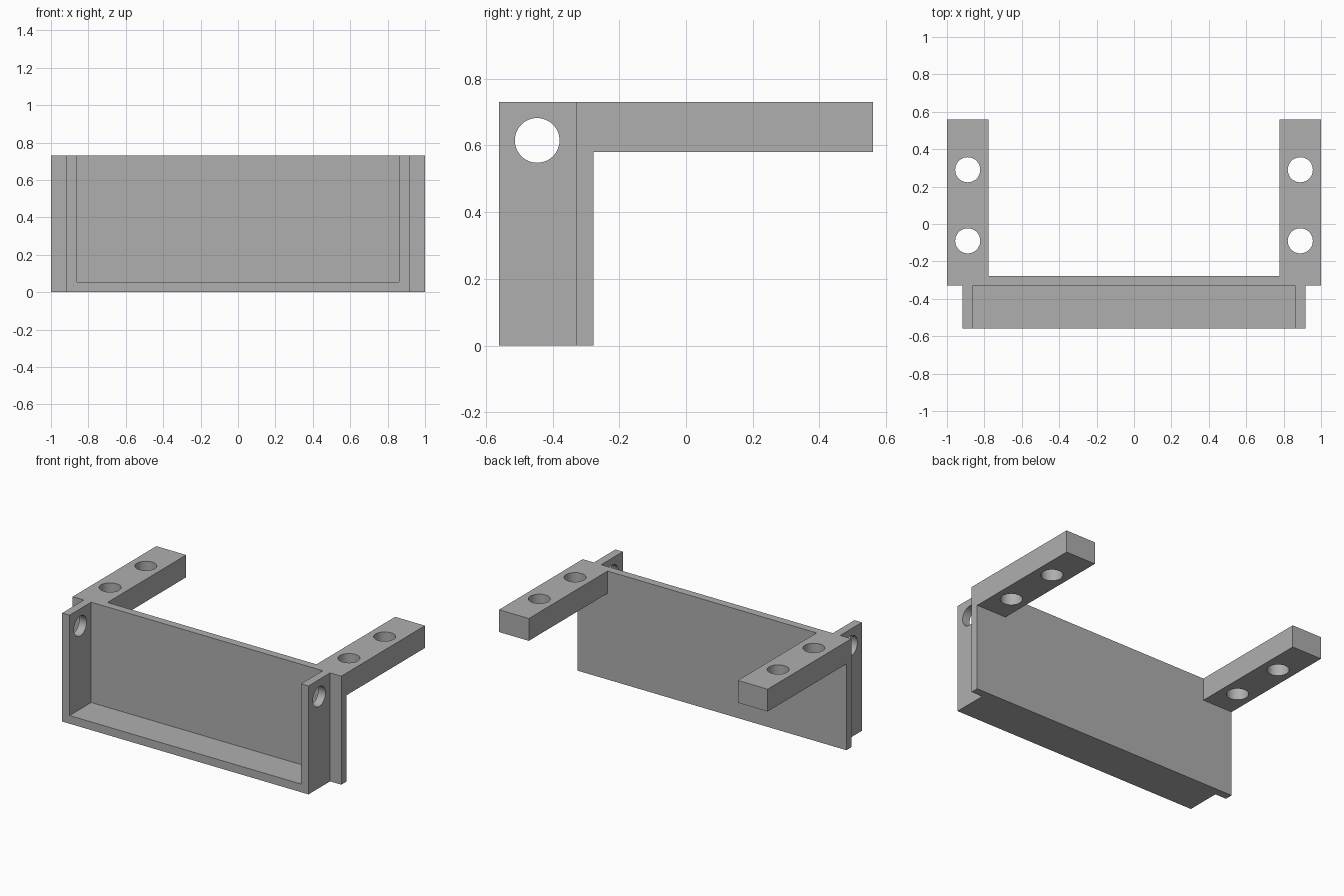
import bpy
from math import radians
from mathutils import Vector

cube = bpy.data.objects.get("Cube")
if cube:
    bpy.data.objects.remove(cube, do_unlink=True)

# Overall sizes
HEIGHT, WALL = 0.73, 0.055
FRONT, PLATE_FRONT, PLATE_BACK, BACK = -0.56, -0.33, -0.277, 0.56
TRAY_HALF, ARM_INNER, ARM_BOTTOM = 0.917, 0.778, 0.58
HOLE_R = 0.067

grey = bpy.data.materials.new("plain grey")
grey.use_nodes = True
colour = (0.43, 0.43, 0.43, 1)
grey.diffuse_color = colour
grey.node_tree.nodes["Principled BSDF"].inputs["Base Color"].default_value = colour


def prism(name, outline, y0, y1):
    """Extrude an x-z outline (anticlockwise from the front) from y0 to y1."""
    n = len(outline)
    verts = [(x, y, z) for y in (y0, y1) for x, z in outline]
    faces = [list(range(n)), list(range(2 * n - 1, n - 1, -1))]
    faces += [(i, i + n, (i + 1) % n + n, (i + 1) % n) for i in range(n)]
    mesh = bpy.data.meshes.new(name)
    mesh.from_pydata(verts, [], faces)
    mesh.materials.append(grey)
    obj = bpy.data.objects.new(name, mesh)
    bpy.context.collection.objects.link(obj)
    return obj


def block(name, x0, x1, y0, y1, z0, z1):
    return prism(name, [(x0, z0), (x1, z0), (x1, z1), (x0, z1)], y0, y1)


def drill(obj, centre, length, rotation=(0, 0, 0)):
    """Cut a round through-hole and smooth its wall."""
    bpy.ops.mesh.primitive_cylinder_add(vertices=48, radius=HOLE_R, depth=length,
                                        location=Vector(centre), rotation=rotation)
    cutter = bpy.context.object
    cutter.hide_render = True
    cutter.data.materials.append(grey)
    mod = obj.modifiers.new("hole", "BOOLEAN")
    mod.operation, mod.solver, mod.object = "DIFFERENCE", "EXACT", cutter
    bpy.ops.object.select_all(action="DESELECT")
    obj.select_set(True)
    bpy.context.view_layer.objects.active = obj
    bpy.ops.object.modifier_apply(modifier=mod.name)
    bpy.data.objects.remove(cutter, do_unlink=True)
    bpy.ops.object.shade_smooth_by_angle(angle=radians(30))


# Upright plate across the full width
block("back_plate", -1, 1, PLATE_FRONT, PLATE_BACK, 0, HEIGHT)

# Open-topped tray rim: floor and two side walls in one U shape
inner = TRAY_HALF - WALL
tray = prism("tray_rim", [(-TRAY_HALF, 0), (TRAY_HALF, 0), (TRAY_HALF, HEIGHT),
                          (inner, HEIGHT), (inner, WALL), (-inner, WALL),
                          (-inner, HEIGHT), (-TRAY_HALF, HEIGHT)], FRONT, PLATE_FRONT)
drill(tray, (0, -0.446, 0.615), 3, (0, radians(90), 0))

# Mounting arms with two vertical holes each
for side, name in ((-1, "right_arm"), (1, "left_arm")):
    x0, x1 = sorted((side * ARM_INNER, side))
    arm = block(name, x0, x1, PLATE_BACK, BACK, ARM_BOTTOM, HEIGHT)
    for y in (-0.09, 0.29):
        drill(arm, (side * 0.889, y, HEIGHT), 1)
